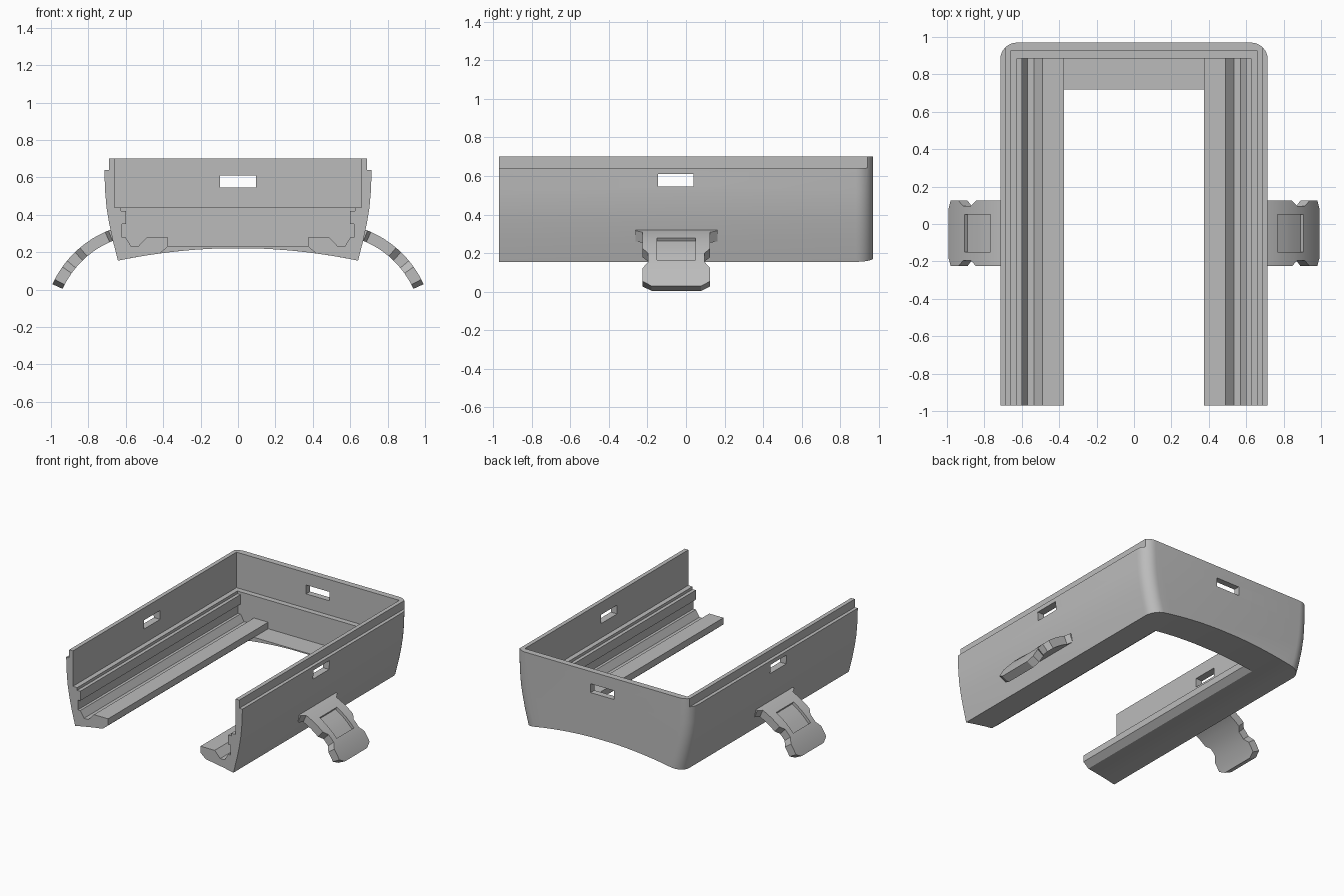
import bpy
import bmesh
from math import sin, cos, radians, sqrt

cube = bpy.data.objects.get("Cube")
if cube:
    bpy.data.objects.remove(cube)

grey = bpy.data.materials.new("plain grey")
grey.use_nodes = True
grey.diffuse_color = (0.5, 0.5, 0.5, 1)
grey.node_tree.nodes["Principled BSDF"].inputs["Base Color"].default_value = (0.5, 0.5, 0.5, 1)


def loft(name, sections):
    """Skin a closed solid through matching rings of points."""
    bm = bmesh.new()
    rings = [[bm.verts.new(p) for p in ring] for ring in sections]
    n = len(rings[0])
    for a, b in zip(rings, rings[1:]):
        for i in range(n):
            j = (i + 1) % n
            bm.faces.new((a[i], a[j], b[j], b[i]))
    bm.faces.new(rings[0])
    bm.faces.new(rings[-1])
    bmesh.ops.recalc_face_normals(bm, faces=bm.faces)
    mesh = bpy.data.meshes.new(name)
    bm.to_mesh(mesh)
    bm.free()
    mesh.materials.append(grey)
    ob = bpy.data.objects.new(name, mesh)
    bpy.context.collection.objects.link(ob)
    return ob


def extrude(name, outline, y0, y1):
    return loft(name, [[(x, y, z) for x, z in outline] for y in (y0, y1)])


def box(name, x0, x1, y0, y1, z0, z1):
    return extrude(name, [(x0, z0), (x1, z0), (x1, z1), (x0, z1)], y0, y1)


def mirrored(half):
    return half + [(-x, z) for x, z in reversed(half)]


def cut(target, cutters):
    """Subtract the cutters, then remove them."""
    bpy.context.view_layer.objects.active = target
    for c in cutters:
        mod = target.modifiers.new("cut", "BOOLEAN")
        mod.operation = "DIFFERENCE"
        mod.solver = "EXACT"
        mod.object = c
        bpy.ops.object.modifier_apply(modifier=mod.name)
        bpy.data.objects.remove(c)


def smooth(ob, angle):
    bpy.ops.object.select_all(action="DESELECT")
    ob.select_set(True)
    bpy.context.view_layer.objects.active = ob
    bpy.ops.object.shade_smooth_by_angle(angle=radians(angle))


# Body: tapered section with arched underside, rounded at the back corners
SIDE = [(0.715, 0.70), (0.715, 0.64), (0.71, 0.52), (0.703, 0.44),
        (0.69, 0.36), (0.67, 0.265), (0.642, 0.155)]


def arch(x):
    return 0.222 - 0.067 * (x / 0.642) ** 2


def body_section(y, inset):
    half = [(x - inset, z) for x, z in SIDE[:-1]]
    foot = SIDE[-1][0] - inset
    half += [(foot * t / 8, arch(foot * t / 8)) for t in range(8, 0, -1)]
    return [(x, y, z) for x, z in mirrored(half)]


R = 0.09
stations = [(-0.97, 0)]
for k in range(9):
    a = radians(90 * k / 8)
    stations.append((0.88 + R * sin(a), R * (1 - cos(a))))
body = loft("case_body", [body_section(y, d) for y, d in stations])

# Channel profile shared by both rails, with lips, grooves and ledges
channel = mirrored([(0.625, 0.5), (0.625, 0.42), (0.60, 0.42), (0.60, 0.35),
                    (0.62, 0.35), (0.62, 0.278), (0.60, 0.278), (0.57, 0.23),
                    (0.535, 0.23), (0.49, 0.278), (0.375, 0.278), (0.375, 0.23)])
floor_opening = mirrored([(0.375, 0.4), (0.375, 0.23), (0.47, 0.15)])

cutters = [
    extrude("channel_cutter", channel, -1.1, 0.885),
    box("pocket_cutter", -0.66, 0.66, -1.1, 0.925, 0.44, 0.9),
    extrude("opening_cutter", floor_opening, -1.1, 0.72),
    box("back_slot_cutter", -0.095, 0.095, 0.8, 1.1, 0.545, 0.61),
    box("side_slot_cutter", -0.9, 0.9, -0.145, 0.04, 0.545, 0.61),
]
for s in (-1, 1):
    x0, x1 = sorted((s * 0.69, s * 0.9))
    cutters.append(box("rim_step_cutter", x0, x1, -1.1, 1.1, 0.64, 0.9))
cut(body, cutters)
smooth(body, 20)

# Curved side clips: width varies along the arc
CX, CZ, OUT, INN, MID = 0.483, -0.203, 0.56, 0.50, -0.05
WIDTHS = [(73, 0.213), (68, 0.213), (66, 0.175), (62, 0.175), (58, 0.175),
          (54, 0.175), (49.7, 0.175), (46, 0.146), (43, 0.146), (39.7, 0.146),
          (35.5, 0.175), (31, 0.175), (27.4, 0.175), (24.5, 0.128)]


def arc_point(s, r, deg, y):
    a = radians(deg)
    return (s * (CX + r * cos(a)), y, CZ + r * sin(a))


for s, side in ((1, "left"), (-1, "right")):
    rings = []
    for deg, w in WIDTHS:
        rings.append([arc_point(s, r, deg, MID + y)
                      for r, y in ((INN, -w), (OUT, -w), (OUT, w), (INN, w))])
    clip = loft(side + "_clip", rings)
    # Shallow rectangular recess in the outer face
    recess = [[arc_point(s, r, deg, MID + y) for r, y in
               ((0.54, -0.1), (0.60, -0.1), (0.60, 0.1), (0.54, 0.1))]
              for deg in (59.5, 53, 47, 41)]
    cut(clip, [loft("recess_cutter", recess)])
    smooth(clip, 12)
